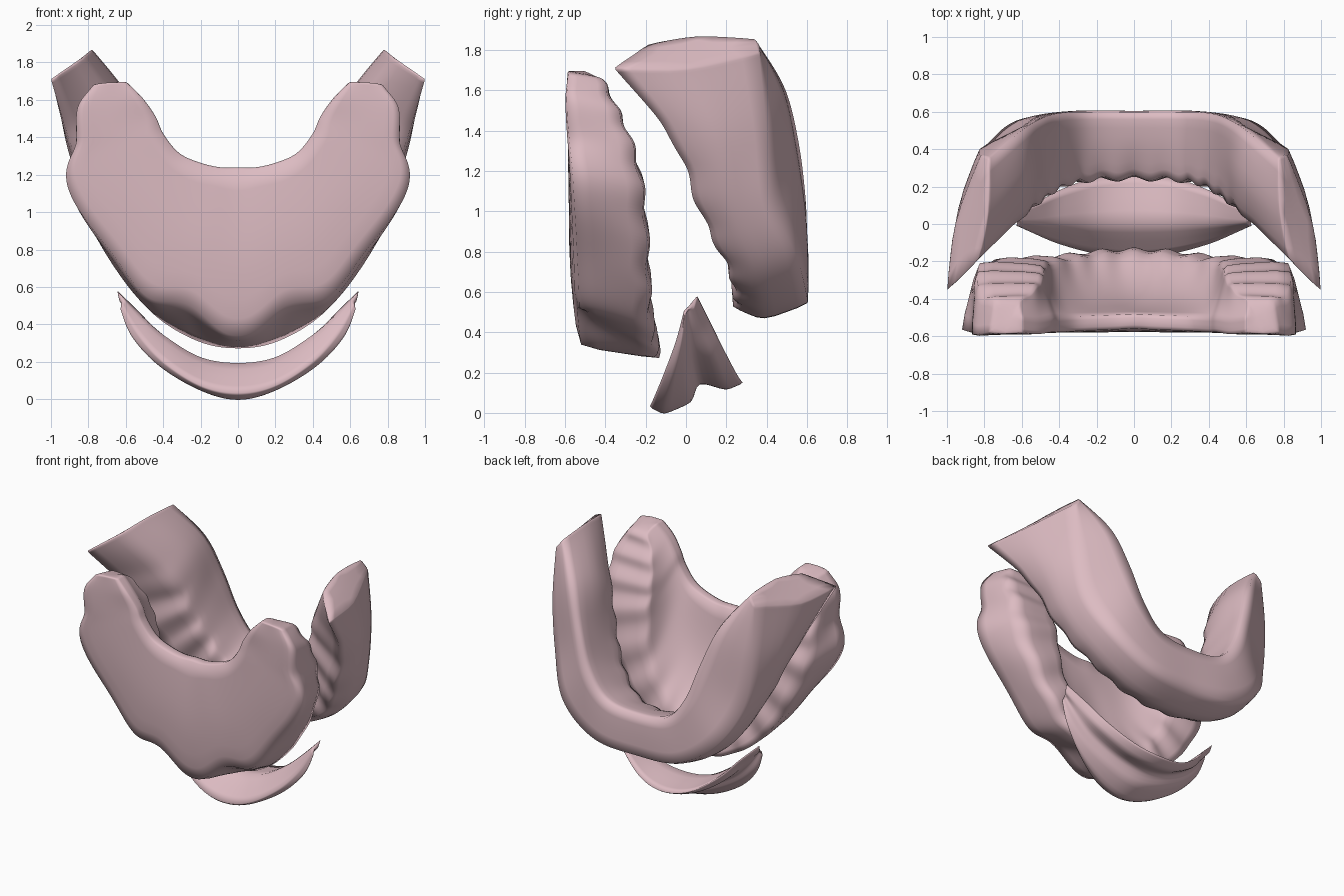
import bpy, bmesh, math
from mathutils import Vector

if "Cube" in bpy.data.objects:
    bpy.data.objects.remove(bpy.data.objects["Cube"])


def catmull(a, b, c, d, t):
    return 0.5 * (2 * b + (c - a) * t + (2 * a - 5 * b + 4 * c - d) * t * t
                  + (3 * b - a - 3 * c + d) * t ** 3)


def loft(name, half, steps, crease, scallop=None, rim=0.4):
    """Loft a closed section along the arch; half runs from midline to tip, then mirrored."""
    half = [[Vector(p) for p in ring] for ring in half]
    flip = [[Vector((-p.x, p.y, p.z)) for p in ring] for ring in half[:0:-1]]
    st = flip + half
    last = len(st) - 1
    rings = []
    for i in range(last * steps + 1):
        k = min(i // steps, last - 1)
        t = i / steps - k
        ids = [max(k - 1, 0), k, k + 1, min(k + 2, last)]
        ring = [catmull(*(st[q][j] for q in ids), t) for j in range(len(st[0]))]
        if scallop:
            scallop(ring, abs(i / steps - last / 2))
        rings.append(ring)
    bm = bmesh.new()
    lay = bm.edges.layers.float.new("crease_edge")
    vs = [[bm.verts.new(p) for p in r] for r in rings]
    n = len(vs[0])
    for a, b in zip(vs, vs[1:]):
        for j in range(n):
            bm.faces.new((a[j], a[(j + 1) % n], b[(j + 1) % n], b[j]))
    for r in (vs[0], vs[-1]):
        bm.faces.new(r)
        for j in range(n):
            bm.edges.get((r[j], r[(j + 1) % n]))[lay] = rim
    for a, b in zip(vs, vs[1:]):
        for j in range(n):
            bm.edges.get((a[j], b[j]))[lay] = crease[j]
    bmesh.ops.recalc_face_normals(bm, faces=bm.faces)
    me = bpy.data.meshes.new(name)
    bm.to_mesh(me)
    bm.free()
    ob = bpy.data.objects.new(name, me)
    bpy.context.collection.objects.link(ob)
    for p in me.polygons:
        p.use_smooth = True
    sub = ob.modifiers.new("round", 'SUBSURF')
    sub.levels = sub.render_levels = 2
    mat = bpy.data.materials.get("gum_pink") or bpy.data.materials.new("gum_pink")
    mat.diffuse_color = (0.72, 0.50, 0.54, 1)
    mat.use_nodes = True
    mat.node_tree.nodes["Principled BSDF"].inputs["Base Color"].default_value = mat.diffuse_color
    me.materials.append(mat)
    return ob


# Upper gum with palate: front rim, crest outside, crest inside, rear border of the palate
upper_keys = [
    ((0, -.53, .32), (0, -.13, .265), (0, -.15, .42), (0, -.56, 1.24)),
    ((.25, -.55, .49), (.22, -.14, .30), (.18, -.16, .48), (.1, -.565, 1.24)),
    ((.48, -.54, .54), (.46, -.17, .45), (.33, -.18, .62), (.22, -.57, 1.27)),
    ((.69, -.55, .78), (.68, -.18, .72), (.45, -.19, .85), (.32, -.575, 1.32)),
    ((.925, -.57, 1.14), (.82, -.20, 1.05), (.48, -.22, 1.15), (.40, -.58, 1.42)),
    ((.872, -.59, 1.37), (.85, -.26, 1.33), (.49, -.27, 1.34), (.44, -.58, 1.51)),
    ((.865, -.60, 1.55), (.83, -.35, 1.53), (.53, -.34, 1.52), (.51, -.59, 1.61)),
    ((.77, -.58, 1.70), (.74, -.42, 1.67), (.62, -.42, 1.66), (.60, -.58, 1.70)),
]
upper = []
for i, key in enumerate(upper_keys):
    rim, c_out, c_in, border = map(Vector, key)
    mid = rim.lerp(border, .45)
    mid.y = -.59
    back = border + Vector((0, .08, 0))
    palate = back.lerp(c_in, .5)
    wall = back.lerp(c_in, .82)
    depth = 1 - i / 7
    palate.y -= .12 * depth
    wall.y -= .09 * depth
    upper.append([rim, mid, border, back, palate, wall, c_in, c_out])


def upper_bumps(ring, s):
    w = math.cos(s * 2 * math.pi * 1.2)
    ring[6].y += .012 * w
    ring[7].y += .015 * w
    ring[0].z += .01 * math.cos(s * 4 + 1)


loft("upper_gum", upper, 5, [.5, 0, .7, .7, 0, 0, .4, .5], upper_bumps, .2)

# Lower gum: back outer, back inner, inner wall, front inner, front outer, outer wall
lower = [
    [(0, .605, .54), (0, .605, .86), (0, .42, .83), (0, .24, .74), (0, .24, .52), (0, .38, .455)],
    [(.35, .605, .57), (.25, .605, .90), (.23, .42, .86), (.22, .23, .79), (.29, .24, .56), (.34, .38, .50)],
    [(.64, .555, .76), (.40, .60, 1.08), (.37, .40, 1.02), (.36, .2, .96), (.56, .21, .70), (.63, .34, .69)],
    [(.79, .43, 1.05), (.50, .57, 1.35), (.47, .35, 1.27), (.47, .13, 1.18), (.74, .07, .98), (.81, .22, 1.0)],
    [(.83, .40, 1.42), (.61, .50, 1.62), (.55, .24, 1.60), (.58, .04, 1.46), (.90, -.08, 1.36), (.925, .15, 1.36)],
    [(.82, .37, 1.79), (.775, .35, 1.855), (.775, .05, 1.88), (.83, -.19, 1.83), (1.005, -.37, 1.71), (.965, 0, 1.70)],
]


def lower_bumps(ring, s):
    fade = max(0, min(1, (4.6 - s)))
    w = math.cos(s * 2 * math.pi * 1.4) * fade
    ring[3].y += .022 * w
    ring[4].y += .018 * w


loft("lower_gum", lower, 5, [.55, .5, .1, .5, .6, .3], lower_bumps, .6)

# Lip fold: front edge, underside, groove side, groove, rear underside, rear edge, top ridge
lip = [
    [(0, -.185, .03), (0, -.11, -.01), (0, .03, .05), (0, .06, .155), (0, .2, .11), (0, .29, .15), (0, 0, .20)],
    [(.2, -.165, .07), (.2, -.1, .04), (.2, .02, .10), (.2, .05, .19), (.2, .18, .15), (.2, .26, .19), (.2, 0, .23)],
    [(.4, -.11, .20), (.42, -.07, .17), (.42, .0, .22), (.4, .03, .29), (.4, .14, .27), (.39, .19, .32), (.38, 0, .335)],
    [(.54, -.05, .36), (.57, -.03, .33), (.56, .0, .36), (.53, .02, .40), (.53, .08, .41), (.52, .12, .46), (.5, 0, .43)],
    [(.62, -.01, .51), (.63, -.01, .48), (.625, .0, .49), (.61, .01, .51), (.635, .04, .52), (.65, .055, .585), (.6, .01, .525)],
]
loft("lip_fold", lip, 5, [.7, .4, .4, .3, .4, .7, .5])
